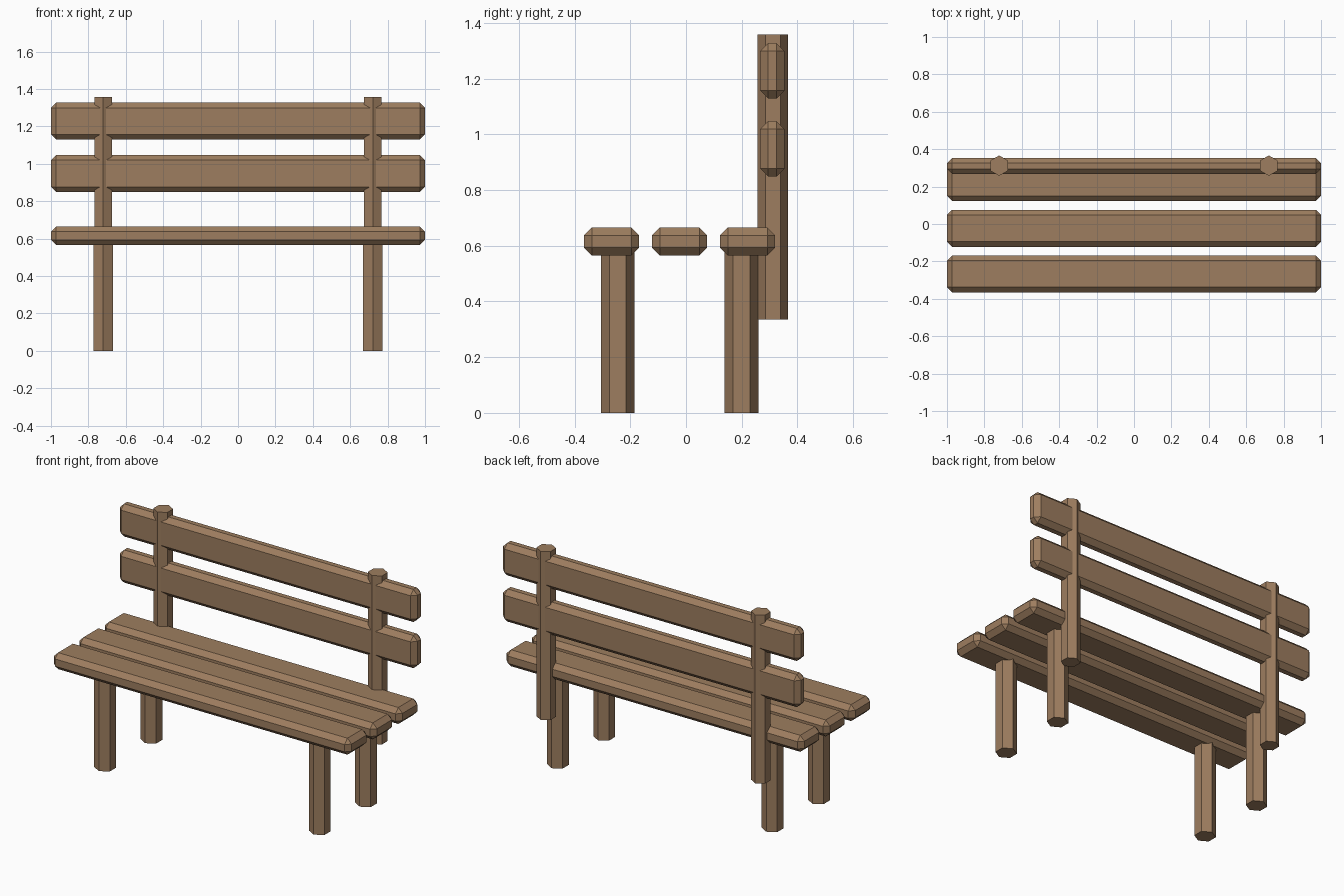
import bpy, bmesh, math
from mathutils import Matrix

if "Cube" in bpy.data.objects:
    bpy.data.objects.remove(bpy.data.objects["Cube"])

wood = bpy.data.materials.new("brown wood")
wood.diffuse_color = (0.34, 0.207, 0.115, 1)
wood.use_nodes = True
wood.node_tree.nodes["Principled BSDF"].inputs["Base Color"].default_value = wood.diffuse_color


def add_object(name, bm):
    bmesh.ops.recalc_face_normals(bm, faces=bm.faces)
    mesh = bpy.data.meshes.new(name)
    bm.to_mesh(mesh)
    bm.free()
    mesh.materials.append(wood)
    obj = bpy.data.objects.new(name, mesh)
    bpy.context.collection.objects.link(obj)


def plank(name, y, z, depth, height, length=2.0, chamfer=0.028):
    """Chamfered board running along x."""
    bm = bmesh.new()
    bmesh.ops.create_cube(bm, size=1, matrix=Matrix.Translation((0, y, z))
                          @ Matrix.Diagonal((length, depth, height, 1)))
    bmesh.ops.bevel(bm, geom=bm.edges[:], offset=chamfer, offset_type='OFFSET',
                    segments=1, affect='EDGES')
    add_object(name, bm)


def hex_post(name, x, y, z0, z1, radius):
    """Upright six-sided post with corners pointing along y."""
    bm = bmesh.new()
    ring = [bm.verts.new((x + radius * math.sin(i * math.pi / 3),
                          y + radius * math.cos(i * math.pi / 3), z0))
            for i in range(6)]
    base = bm.faces.new(ring)
    top = bmesh.ops.extrude_face_region(bm, geom=[base], use_keep_orig=True)
    verts = [g for g in top["geom"] if isinstance(g, bmesh.types.BMVert)]
    bmesh.ops.translate(bm, verts=verts, vec=(0, 0, z1 - z0))
    add_object(name, bm)


# Seat planks
for label, y in (("front", -0.267), ("middle", -0.023), ("back", 0.221)):
    plank(f"{label}_seat_plank", y, 0.615, 0.198, 0.1)

# Backrest planks
for label, z in (("lower", 0.948), ("upper", 1.228)):
    plank(f"{label}_backrest_plank", 0.31, z, 0.087, 0.198)

# Legs and backrest posts on both sides
for side, x in (("left", -0.721), ("right", 0.721)):
    hex_post(f"{side}_front_leg", x, -0.245, 0, 0.6, 0.0605)
    hex_post(f"{side}_back_leg", x, 0.199, 0, 0.6, 0.0605)
    hex_post(f"{side}_backrest_post", x, 0.312, 0.335, 1.358, 0.0545)
